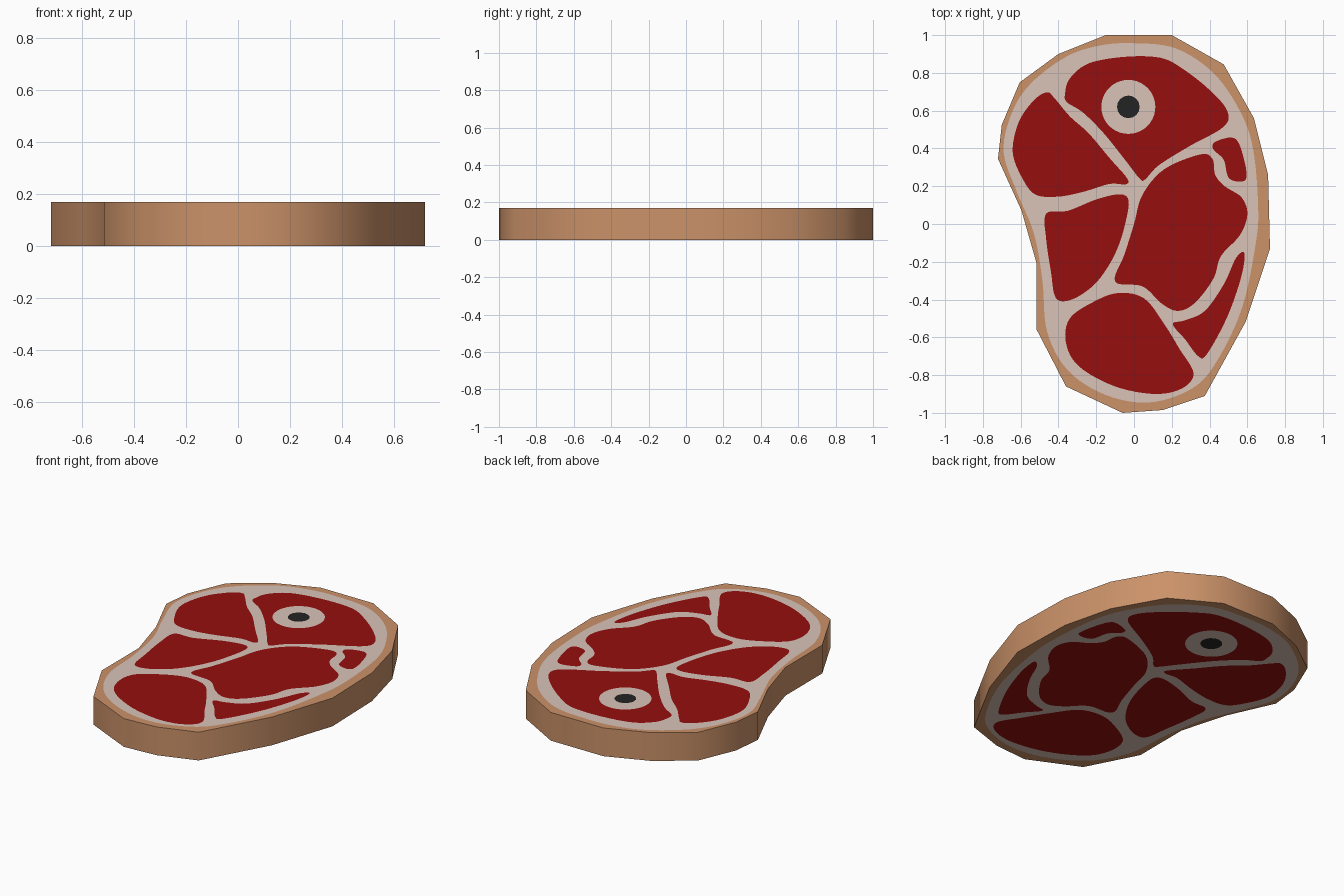
import bpy, bmesh, math
from mathutils import Vector
from mathutils.geometry import delaunay_2d_cdt

if "Cube" in bpy.data.objects:
    bpy.data.objects.remove(bpy.data.objects["Cube"])

HEIGHT = 0.17


def material(name, rgb):
    m = bpy.data.materials.new(name)
    lin = [((c / 255 + 0.055) / 1.055) ** 2.4 if c > 10 else c / 255 / 12.92 for c in rgb]
    m.diffuse_color = (*lin, 1)
    m.use_nodes = True
    m.node_tree.nodes["Principled BSDF"].inputs["Base Color"].default_value = m.diffuse_color
    return m


def smooth(pts, n=6):
    """Closed Catmull-Rom curve through a few points."""
    p = [Vector(q) for q in pts]
    out = []
    for i in range(len(p)):
        a, b, c, d = (p[(i + k) % len(p)] for k in (-1, 0, 1, 2))
        for j in range(n):
            t = j / n
            out.append(0.5 * (2 * b + (c - a) * t + (2 * a - 5 * b + 4 * c - d) * t ** 2
                              + (3 * b - a - 3 * c + d) * t ** 3))
    return out


def circle(x, y, r, n):
    return [Vector((x + r * math.cos(2 * math.pi * i / n),
                    y + r * math.sin(2 * math.pi * i / n))) for i in range(n)]


mats = [material("brown rind", (203, 146, 105)), material("pale fat", (218, 196, 185)),
        material("red meat", (151, 15, 15)), material("dark marrow", (36, 36, 36))]
RIND, FAT, MEAT, MARROW = range(4)

# Regions, each lying on top of the earlier ones: (outline, material)
regions = []

# Low-poly slab outline
outline = [(-.15, 1), (.2, 1), (.475, .845), (.635, .56), (.71, .26), (.72, -.13), (.59, -.52),
           (.375, -.91), (.15, -.985), (-.06, -1), (-.36, -.86), (-.515, -.56), (-.515, -.21),
           (-.595, .07), (-.72, .345), (-.70, .525), (-.605, .75), (-.40, .90)]
regions.append(([Vector(p) for p in outline], RIND))

# Fat layer
fat = [(0, .957), (.22, .93), (.42, .80), (.56, .60), (.63, .40), (.657, .1), (.645, -.1),
       (.57, -.45), (.43, -.74), (.30, -.875), (.08, -.945), (-.15, -.905), (-.35, -.775),
       (-.46, -.57), (-.485, -.3), (-.53, -.05), (-.62, .17), (-.69, .38), (-.65, .58),
       (-.55, .74), (-.36, .885), (-.18, .945)]
regions.append((smooth(fat), FAT))

# Muscles
top_muscle = [(-.365, .69), (-.34, .77), (-.24, .85), (-.05, .885), (.14, .88), (.26, .82),
              (.40, .71), (.493, .60), (.475, .515), (.29, .41), (.13, .31), (.06, .237),
              (.03, .24), (-.04, .33), (-.16, .48), (-.27, .59), (-.355, .645)]
left_muscle = [(-.46, .697), (-.42, .665), (-.34, .57), (-.24, .48), (-.13, .35), (-.035, .24),
               (-.045, .21), (-.13, .212), (-.27, .17), (-.40, .145), (-.52, .155), (-.59, .24),
               (-.642, .38), (-.61, .54), (-.53, .655)]
middle_muscle = [(-.465, .055), (-.35, .07), (-.2, .13), (-.08, .157), (-.03, .13), (-.04, .03),
                 (-.08, -.11), (-.14, -.23), (-.22, -.33), (-.33, -.40), (-.413, -.393),
                 (-.44, -.25), (-.465, -.08)]
right_muscle = [(.35, .368), (.415, .345), (.43, .26), (.48, .20), (.57, .14), (.6, .05),
                (.56, -.06), (.46, -.17), (.42, -.29), (.32, -.42), (.23, -.46), (.145, -.42),
                (.045, -.33), (-.10, -.305), (-.05, -.16), (0, 0), (.045, .155), (.16, .29)]
small_muscle = [(.43, .435), (.53, .455), (.575, .37), (.593, .237), (.505, .24), (.475, .34),
                (.42, .395)]
sliver_muscle = [(.585, -.155), (.54, -.18), (.475, -.32), (.375, -.46), (.27, -.51),
                 (.205, -.53), (.27, -.61), (.34, -.70), (.385, -.69), (.49, -.5), (.565, -.29)]
bottom_muscle = [(-.34, -.50), (-.21, -.41), (-.08, -.365), (.055, -.395), (.16, -.53),
                 (.24, -.66), (.315, -.79), (.255, -.87), (.11, -.90), (-.10, -.86),
                 (-.29, -.755), (-.36, -.63)]
for m in (top_muscle, left_muscle, middle_muscle, right_muscle, small_muscle,
          sliver_muscle, bottom_muscle):
    regions.append((smooth(m), MEAT))

# Bone ring and marrow
regions.append((circle(-.03, .62, .143, 40), FAT))
regions.append((circle(-.03, .62, .06, 16), MARROW))

# Cut all regions into one flat sheet; the last region over a face gives its colour
points, loops = [], []
for pts, _ in regions:
    area = sum(a.x * b.y - b.x * a.y for a, b in zip(pts, pts[1:] + pts[:1]))
    pts = pts if area > 0 else pts[::-1]
    loops.append(list(range(len(points), len(points) + len(pts))))
    points += pts
co, _, tris, _, _, owners = delaunay_2d_cdt(points, [], loops, 1, 1e-5)

# Slab: top sheet, bottom sheet and side walls
bm = bmesh.new()
low = [bm.verts.new((p.x, p.y, 0)) for p in co]
high = [bm.verts.new((p.x, p.y, HEIGHT)) for p in co]
for tri, own in zip(tris, owners):
    for verts in ([high[i] for i in tri], [low[i] for i in reversed(tri)]):
        bm.faces.new(verts).material_index = regions[max(own)][1]
bm.verts.index_update()
n = len(co)
for e in [e for e in bm.edges if e.is_boundary and e.verts[0].index >= n]:
    a, b = (v.index - n for v in e.verts)
    bm.faces.new((high[a], high[b], low[b], low[a])).material_index = RIND
bmesh.ops.recalc_face_normals(bm, faces=bm.faces[:])

mesh = bpy.data.meshes.new("steak")
bm.to_mesh(mesh)
bm.free()
for m in mats:
    mesh.materials.append(m)
steak = bpy.data.objects.new("steak", mesh)
bpy.context.collection.objects.link(steak)
bpy.context.view_layer.objects.active = steak
steak.select_set(True)
bpy.ops.object.shade_smooth_by_angle(angle=math.radians(60))
